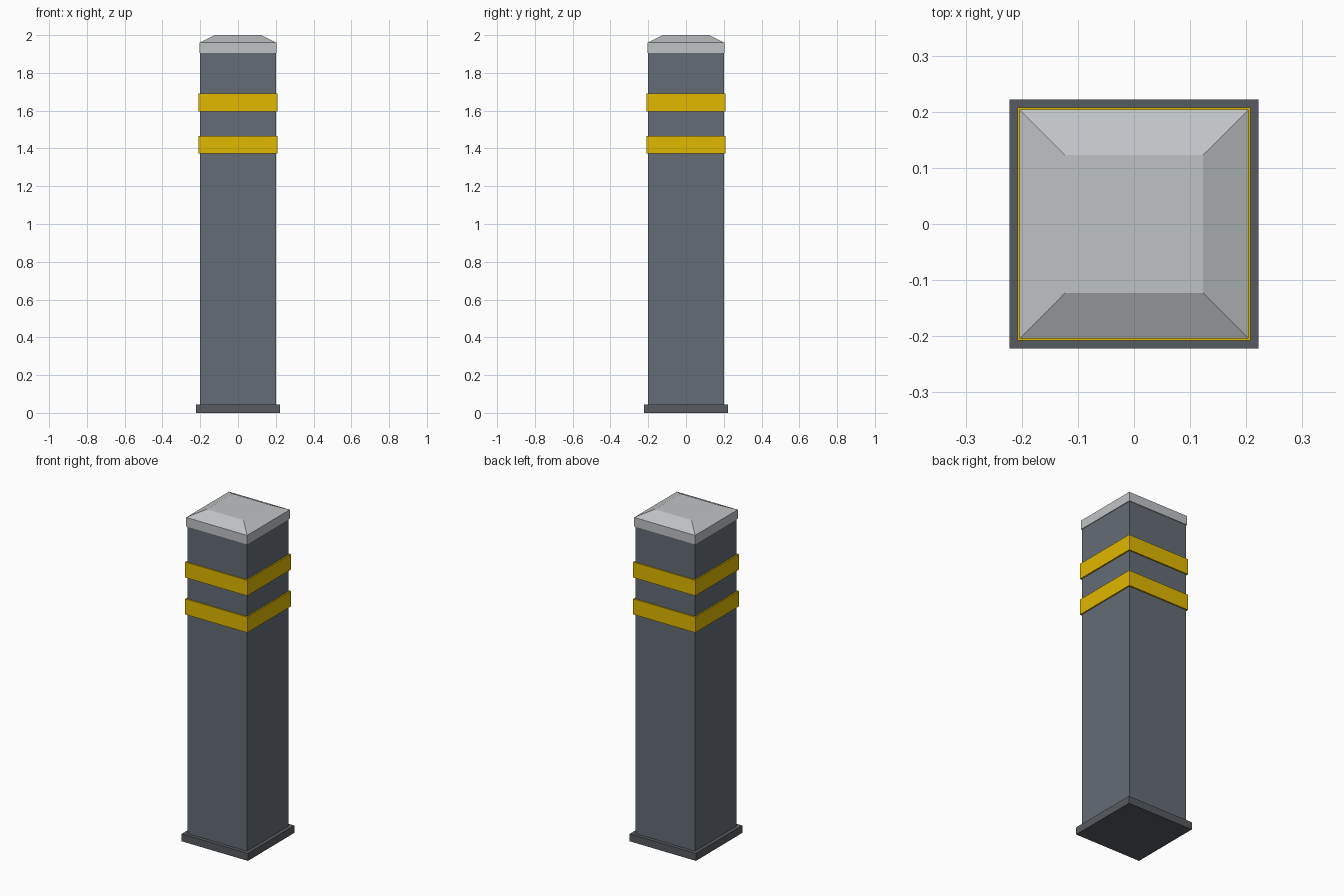
import bpy
import bmesh

if "Cube" in bpy.data.objects:
    bpy.data.objects.remove(bpy.data.objects["Cube"])


def material(name, rgb):
    m = bpy.data.materials.new(name)
    m.diffuse_color = (*rgb, 1)
    m.use_nodes = True
    m.node_tree.nodes["Principled BSDF"].inputs["Base Color"].default_value = m.diffuse_color
    return m


def square_stack(name, levels, mat):
    """Square solid through (half width, height) levels."""
    bm = bmesh.new()
    rings = [[bm.verts.new((sx * h, sy * h, z))
              for sx, sy in ((-1, -1), (1, -1), (1, 1), (-1, 1))]
             for h, z in levels]
    bm.faces.new(rings[0][::-1])
    bm.faces.new(rings[-1])
    for low, high in zip(rings, rings[1:]):
        for i in range(4):
            j = (i + 1) % 4
            bm.faces.new((low[i], low[j], high[j], high[i]))
    mesh = bpy.data.meshes.new(name)
    bm.to_mesh(mesh)
    bm.free()
    mesh.materials.append(mat)
    obj = bpy.data.objects.new(name, mesh)
    bpy.context.collection.objects.link(obj)
    return obj


slate = material("slate", (0.13, 0.15, 0.18))
dark = material("dark_grey", (0.095, 0.105, 0.115))
yellow = material("yellow", (0.75, 0.48, 0.0))
silver = material("silver", (0.53, 0.55, 0.56))

# Foot plate and post
square_stack("base_plate", [(0.222, 0), (0.222, 0.045)], dark)
square_stack("post", [(0.2, 0.045), (0.2, 1.905)], slate)

# Warning bands
for label, z in (("lower", 1.373), ("upper", 1.596)):
    square_stack(label + "_band", [(0.208, z), (0.208, z + 0.094)], yellow)

# Cap with sloped sides and a flat top
square_stack("cap", [(0.204, 1.905), (0.204, 1.96), (0.123, 2.0)], silver)
